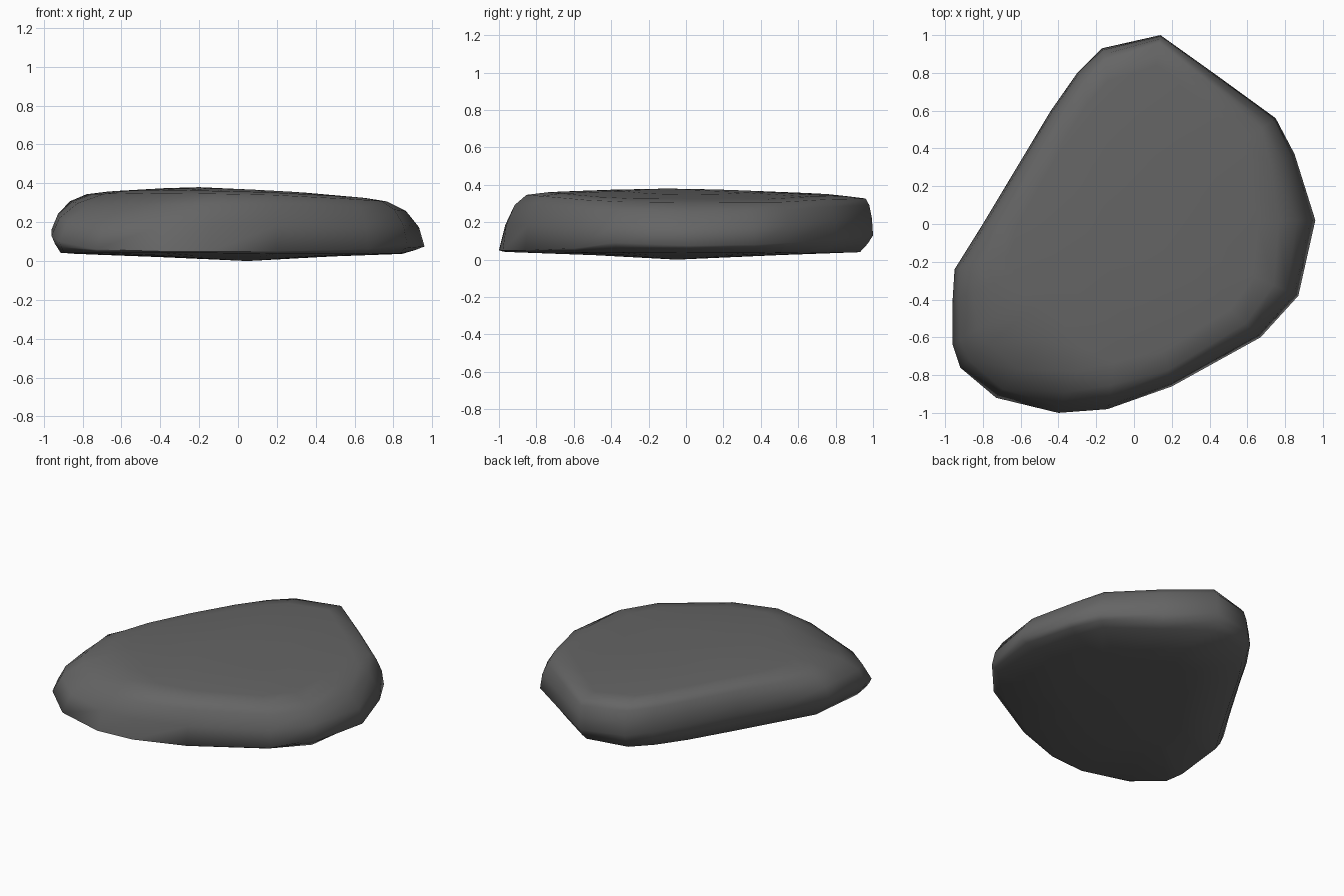
import bpy
import bmesh
import math

default_cube = bpy.data.objects.get("Cube")
if default_cube:
    bpy.data.objects.remove(default_cube, do_unlink=True)

# Stone colour
stone_grey = bpy.data.materials.new("stone_grey")
stone_grey.use_nodes = True
colour = (0.13, 0.13, 0.13, 1)
stone_grey.diffuse_color = colour
stone_grey.node_tree.nodes["Principled BSDF"].inputs["Base Color"].default_value = colour

# Widest outline, counter-clockwise:
# x, y, rim height, width of the upper rounding, width of the lower rounding
OUTLINE = [
    (.14, 1, .13, .04, .07), (-.17, .93, .14, .07, .06), (-.3, .8, .15, .08, .07),
    (-.44, .6, .16, .09, .08), (-.62, .3, .17, .1, .09), (-.8, 0, .17, .12, .09),
    (-.95, -.24, .17, .18, .09), (-.96, -.4, .16, .22, .08), (-.96, -.64, .13, .28, .05),
    (-.92, -.76, .1, .33, .03), (-.73, -.92, .06, .33, .03), (-.4, -1, .05, .22, .03),
    (-.14, -.98, .05, .13, .03), (.2, -.86, .05, .1, .04), (.67, -.6, .06, .12, .05),
    (.87, -.38, .09, .15, .04), (.96, .02, .075, .2, .12), (.85, .37, .08, .15, .1),
    (.75, .56, .09, .1, .08), (.42, .8, .11, .06, .07),
]


def bottom_height(x, y):
    """Nearly flat underside with a low bulge in the middle."""
    return 0.042 * min(1, math.hypot(x, y)) ** 0.8


def top_height(x, y):
    """Gently domed upper face, highest left of the middle."""
    return 0.38 - 0.047 * math.hypot((x + 0.2) * 1.3, (y + 0.1) * 0.85) ** 1.5


def side_height(fraction):
    """Height rule part of the way from the rim to the upper face."""
    return lambda x, y, rim: rim + (top_height(x, y) - rim) * fraction


def lower_height(fraction):
    """Height rule part of the way from the underside to the rim."""
    return lambda x, y, rim: bottom_height(x, y) * (1 - fraction) + rim * fraction


def add_ring(mesh, inset, height):
    """Ring of vertices pulled in from the outline by an inset rule."""
    ring = []
    for x, y, rim, above, below in OUTLINE:
        scale = 1 - inset(above, below)
        px, py = x * scale, y * scale
        ring.append(mesh.verts.new((px, py, height(px, py, rim))))
    return ring


# Stone body: rings from the underside, over the rim, to the upper face
mesh = bmesh.new()
rings = [
    add_ring(mesh, lambda above, below: 0.5, lower_height(0)),
    add_ring(mesh, lambda above, below: below, lower_height(0)),
    add_ring(mesh, lambda above, below: below * 0.4, lower_height(0.5)),
    add_ring(mesh, lambda above, below: 0, lower_height(1)),
    add_ring(mesh, lambda above, below: above * 0.15, side_height(0.45)),
    add_ring(mesh, lambda above, below: above * 0.5, side_height(0.8)),
    add_ring(mesh, lambda above, below: above, side_height(0.97)),
    add_ring(mesh, lambda above, below: above + 0.12, side_height(1)),
    add_ring(mesh, lambda above, below: 0.6, side_height(1)),
]
count = len(OUTLINE)
for lower, upper in zip(rings, rings[1:]):
    for i in range(count):
        j = (i + 1) % count
        mesh.faces.new((lower[i], lower[j], upper[j], upper[i]))

# Close the underside and the upper face
for ring, tip in ((rings[0], (0.05, -0.05, 0)), (rings[-1], (-0.2, -0.1, 0.38))):
    centre = mesh.verts.new(tip)
    for i in range(count):
        mesh.faces.new((ring[i], ring[(i + 1) % count], centre))
bmesh.ops.recalc_face_normals(mesh, faces=mesh.faces)

data = bpy.data.meshes.new("flat_stone")
mesh.to_mesh(data)
mesh.free()
data.materials.append(stone_grey)
stone = bpy.data.objects.new("flat_stone", data)
bpy.context.collection.objects.link(stone)

# Soft shading with only the sharpest corners kept
bpy.ops.object.select_all(action="DESELECT")
stone.select_set(True)
bpy.context.view_layer.objects.active = stone
bpy.ops.object.shade_smooth_by_angle(angle=math.radians(70))
